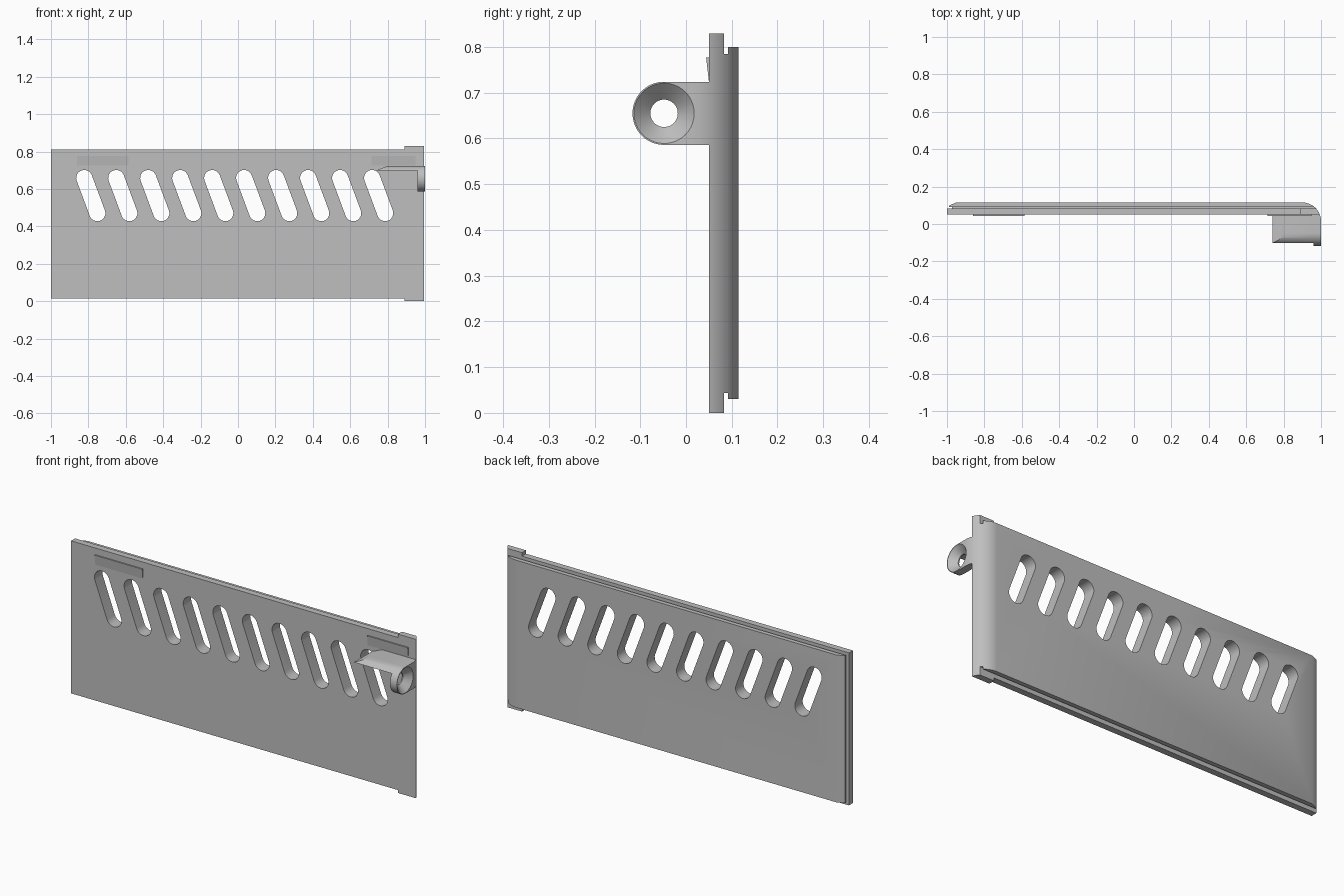
import bpy, bmesh, math
from mathutils import Vector

if "Cube" in bpy.data.objects:
    bpy.data.objects.remove(bpy.data.objects["Cube"])

grey = bpy.data.materials.new("plain grey")
grey.use_nodes = True
colour = (0.52, 0.52, 0.52, 1)
grey.diffuse_color = colour
grey.node_tree.nodes["Principled BSDF"].inputs["Base Color"].default_value = colour

# Order in which (u, v, depth) become x, y, z for each extrusion axis
PLACE = {
    "x": lambda u, v, d: Vector((d, u, v)),
    "y": lambda u, v, d: Vector((u, d, v)),
    "z": lambda u, v, d: Vector((u, v, d)),
}


def arc(cu, cv, r, start, end, steps=16):
    angles = [math.radians(start + (end - start) * i / steps) for i in range(steps + 1)]
    return [(cu + r * math.cos(a), cv + r * math.sin(a)) for a in angles]


def add_prism(bm, outline, axis, lo, hi):
    """Solid with a flat outline swept along one axis."""
    place = PLACE[axis]
    low = [bm.verts.new(place(u, v, lo)) for u, v in outline]
    high = [bm.verts.new(place(u, v, hi)) for u, v in outline]
    bm.faces.new(low)
    bm.faces.new(high)
    n = len(outline)
    for i in range(n):
        j = (i + 1) % n
        bm.faces.new((low[i], low[j], high[j], high[i]))


def finish(name, bm, helper=False):
    bmesh.ops.recalc_face_normals(bm, faces=bm.faces)
    mesh = bpy.data.meshes.new(name)
    bm.to_mesh(mesh)
    bm.free()
    mesh.materials.append(grey)
    obj = bpy.data.objects.new(name, mesh)
    bpy.context.collection.objects.link(obj)
    if helper:
        obj.hide_render = True
        obj.hide_set(True)
    return obj


def prism(name, outline, axis, lo, hi, helper=False):
    bm = bmesh.new()
    add_prism(bm, outline, axis, lo, hi)
    return finish(name, bm, helper)


def boolean(obj, cutter, operation):
    mod = obj.modifiers.new(operation.lower(), "BOOLEAN")
    mod.object = cutter
    mod.operation = operation
    mod.solver = "EXACT"


def apply_and_smooth(obj):
    bpy.ops.object.select_all(action="DESELECT")
    obj.select_set(True)
    bpy.context.view_layer.objects.active = obj
    for mod in list(obj.modifiers):
        bpy.ops.object.modifier_apply(modifier=mod.name)
    bpy.ops.object.shade_smooth_by_angle(angle=math.radians(30))


def rect(u0, u1, v0, v1):
    return [(u0, v0), (u1, v0), (u1, v1), (u0, v1)]


# Helper: overall plan shape with the rounded right corner
plan = [(-1.02, -0.2), (-1.02, 0.085), (-0.985, 0.1), (-0.95, 0.115)]
plan += arc(0.9, 0.015, 0.1, 90, 0) + [(1.0, -0.2)]
envelope = prism("envelope_cutter", plan, "z", -0.1, 1, helper=True)

# Helper: ten slanted vent slots
bm = bmesh.new()
lean = math.degrees(math.atan2(0.188, -0.07)) - 90
for i in range(10):
    x = -0.822 + i * 0.171
    slot = arc(x, 0.659, 0.043, lean, lean + 180, 12)
    slot += arc(x + 0.07, 0.471, 0.043, lean + 180, lean + 360, 12)
    add_prism(bm, slot, "y", -0.02, 0.2)
slots = finish("slot_cutter", bm, helper=True)

# Panel: front skin with taller end tabs, recessed core, back skin
skin = [(-1, 0.015), (0.89, 0.015), (0.89, 0), (1.02, 0),
        (1.02, 0.83), (0.89, 0.83), (0.89, 0.812), (-1, 0.812)]
panel = [
    prism("front_skin", skin, "y", 0.05, 0.083),
    prism("groove_core", rect(-0.972, 1.02, 0.043, 0.785), "y", 0.083, 0.092),
    prism("back_skin", rect(-0.988, 1.02, 0.03, 0.8), "y", 0.092, 0.13),
]
for part in panel:
    boolean(part, slots, "DIFFERENCE")
    boolean(part, envelope, "INTERSECT")
    apply_and_smooth(part)

# Eyelet: rounded lug with a countersunk hole
EYE_Y, EYE_Z, EYE_R = -0.048, 0.655, 0.069
lug = arc(EYE_Y, EYE_Z, EYE_R, 90, 270, 32)
lug += [(0.055, EYE_Z - EYE_R), (0.055, EYE_Z + EYE_R)]
eyelet = prism("eyelet", lug, "x", 0.96, 1.02)

bm = bmesh.new()
rings = []
for x, r in ((0.9, 0.03), (0.966, 0.03), (1.0, 0.066), (1.05, 0.066)):
    rings.append([bm.verts.new((x, y, z)) for y, z in arc(EYE_Y, EYE_Z, r, 0, 360, 40)[:-1]])
for a, b in zip(rings, rings[1:]):
    for i in range(40):
        j = (i + 1) % 40
        bm.faces.new((a[i], a[j], b[j], b[i]))
bm.faces.new(rings[0])
bm.faces.new(rings[-1])
countersink = finish("countersink_cutter", bm, helper=True)
boolean(eyelet, envelope, "INTERSECT")
boolean(eyelet, countersink, "DIFFERENCE")
apply_and_smooth(eyelet)

# Shelf: top slice of the lug carried back along the panel, end sloped
shelf_z = 0.7
start = 180 - math.degrees(math.asin((shelf_z - EYE_Z) / EYE_R))
slice_outline = arc(EYE_Y, EYE_Z, EYE_R, start, 90, 12)
slice_outline += [(0.05, EYE_Z + EYE_R), (0.05, shelf_z)]
shelf = prism("eyelet_shelf", slice_outline, "x", 0.74, 0.96)
for v in shelf.data.vertices:
    if v.co.x < 0.8:
        v.co.x += (v.co.z - shelf_z) * 2.5
apply_and_smooth(shelf)

# Shallow wedge catches on the front face
wedge = [(0.05, 0.725), (0.05, 0.777), (0.044, 0.777)]
for name, x0, x1 in (("right_catch", -0.86, -0.585), ("left_catch", 0.715, 0.95)):
    prism(name, wedge, "x", x0, x1)
